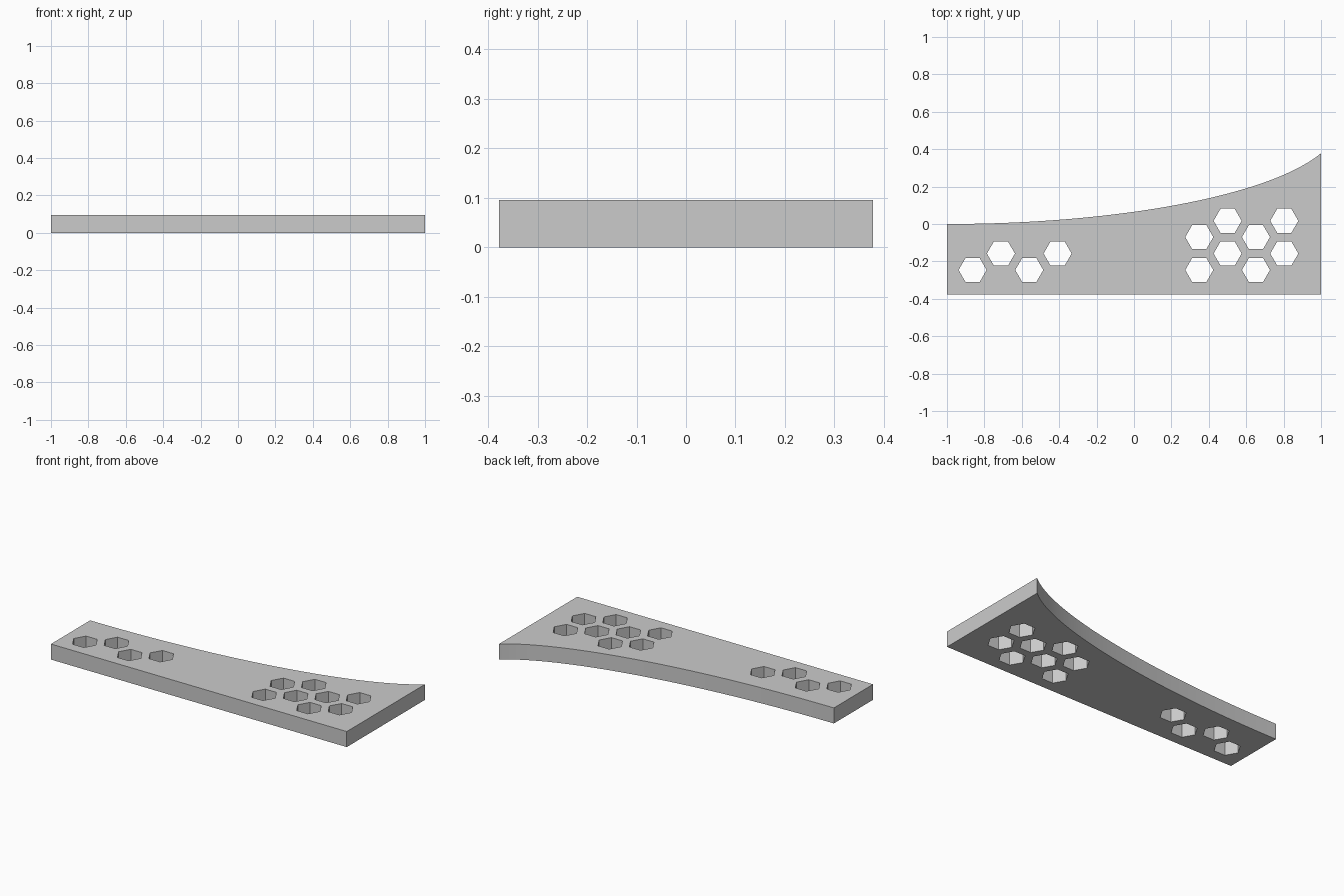
import bpy, bmesh, math

if "Cube" in bpy.data.objects:
    bpy.data.objects.remove(bpy.data.objects["Cube"])

THICK = 0.095
FRONT = -0.378
PITCH = 0.1515          # spacing of hexagon columns

grey = bpy.data.materials.new("light_grey")
grey.diffuse_color = (0.6, 0.6, 0.6, 1)
grey.use_nodes = True
grey.node_tree.nodes["Principled BSDF"].inputs["Base Color"].default_value = grey.diffuse_color


def edge_y(x):
    """Elliptical sweep of the back edge."""
    return 0.5375 * (1 - math.sqrt(1 - ((x + 1) / 2.094) ** 2))


def sweep(x0, x1, n):
    return [(x, edge_y(x)) for x in (x0 + (x1 - x0) * i / n for i in range(n + 1))]


def hexagon(col, y):
    cx = -0.863 + PITCH * col
    return [(cx + 0.075 * math.cos(k * math.pi / 3),
             y + 0.075 * math.sin(k * math.pi / 3)) for k in range(6)]


def plate(name, outline, holes):
    """Flat outline with holes, extruded to the plate thickness."""
    bm = bmesh.new()
    edges = []
    for loop in [outline] + holes:
        vs = [bm.verts.new((x, y, 0)) for x, y in loop]
        edges += [bm.edges.new((vs[i - 1], vs[i])) for i in range(len(vs))]
    bmesh.ops.triangle_fill(bm, use_beauty=True, use_dissolve=False, edges=edges)
    ext = bmesh.ops.extrude_face_region(bm, geom=bm.faces[:], use_keep_orig=True)
    top = [g for g in ext["geom"] if isinstance(g, bmesh.types.BMVert)]
    bmesh.ops.translate(bm, verts=top, vec=(0, 0, THICK))
    bmesh.ops.recalc_face_normals(bm, faces=bm.faces[:])
    me = bpy.data.meshes.new(name)
    bm.to_mesh(me)
    bm.free()
    me.materials.append(grey)
    ob = bpy.data.objects.new(name, me)
    bpy.context.collection.objects.link(ob)
    bpy.ops.object.select_all(action="DESELECT")
    ob.select_set(True)
    bpy.context.view_layer.objects.active = ob
    bpy.ops.object.shade_smooth_by_angle(angle=math.radians(30))


# Dovetail joint shared by both halves, front to back
joint = [(0, FRONT), (0, -0.217), (0.095, -0.25), (0.095, -0.06), (0, -0.092)]

# Narrow half with the dovetail tongue
plate("narrow_half", [(-1, FRONT)] + joint + sweep(-1, 0, 24)[::-1],
      [hexagon(c, y) for c, y in ((0, -0.246), (1, -0.158), (2, -0.246), (3, -0.158))])

# Flared half with the dovetail socket
plate("flared_half", [(1, FRONT)] + joint + sweep(0, 1, 32),
      [hexagon(c, y) for cols, rows in (((8, 10), (-0.246, -0.07)), ((9, 11), (-0.158, 0.017)))
       for c in cols for y in rows])
